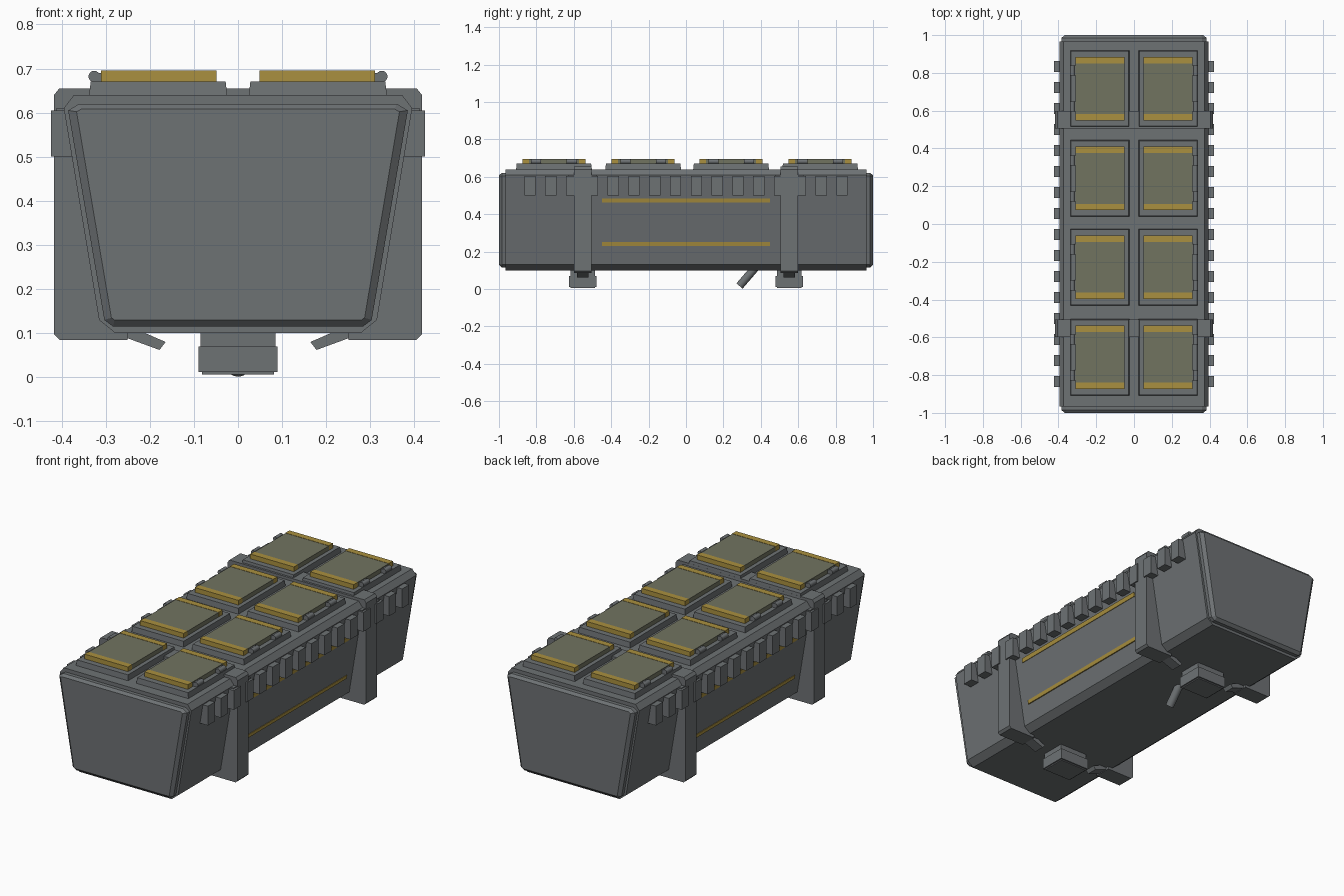
import bpy, bmesh, math
from mathutils import Vector

cube = bpy.data.objects.get("Cube")
if cube:
    bpy.data.objects.remove(cube)


def material(name, rgb):
    m = bpy.data.materials.new(name)
    m.use_nodes = True
    m.diffuse_color = (*rgb, 1)
    m.node_tree.nodes["Principled BSDF"].inputs["Base Color"].default_value = (*rgb, 1)
    return m


GREY = material("steel grey", (0.155, 0.168, 0.175))
GOLD = material("dull gold", (0.40, 0.28, 0.05))
OLIVE = material("olive grey", (0.165, 0.172, 0.118))


def loft(name, rings, mat):
    """Join closed rings of equal length and cap both ends."""
    bm = bmesh.new()
    loops = [[bm.verts.new(p) for p in r] for r in rings]
    for a, b in zip(loops, loops[1:]):
        for i in range(len(a)):
            j = (i + 1) % len(a)
            bm.faces.new((a[i], a[j], b[j], b[i]))
    bm.faces.new(loops[0])
    bm.faces.new(loops[-1])
    bmesh.ops.recalc_face_normals(bm, faces=bm.faces)
    me = bpy.data.meshes.new(name)
    bm.to_mesh(me)
    bm.free()
    me.materials.append(mat)
    ob = bpy.data.objects.new(name, me)
    bpy.context.collection.objects.link(ob)
    return ob


def extrude(name, profile, y0, y1, mat):
    """Extrude an x/z profile along y."""
    return loft(name, [[(x, y, z) for x, z in profile] for y in (y0, y1)], mat)


def box(name, x0, x1, y0, y1, z0, z1, mat, taper=0.0):
    def ring(z, t):
        return [(x0 + t, y0 + t, z), (x1 - t, y0 + t, z), (x1 - t, y1 - t, z), (x0 + t, y1 - t, z)]
    return loft(name, [ring(z0, 0), ring(z1, taper)], mat)


def rod(name, a, b, r, sides, mat):
    a, b = Vector(a), Vector(b)
    d = (b - a).normalized()
    u = d.orthogonal().normalized()
    v = d.cross(u)
    ang = [2 * math.pi * i / sides for i in range(sides)]
    ob = loft(name, [[p + r * (u * math.cos(t) + v * math.sin(t)) for t in ang] for p in (a, b)], mat)
    for f in ob.data.polygons:
        f.use_smooth = len(f.vertices) == 4
    return ob


def mirrored(points):
    return points + [(-x, z) for x, z in reversed(points)]


def wall(z):
    """Half width of the sloping side wall at a height."""
    return 0.315 + (z - 0.13) / 6


# Tapered hull with a chamfered lid
hull = mirrored([(0.372, 0.64), (0.395, 0.61), (0.315, 0.13), (0.278, 0.10)])
extrude("hull", hull, -0.965, 0.965, GREY)

# Raised end caps with chamfered rims
rim = mirrored([(0.36, 0.62), (0.385, 0.605), (0.303, 0.13), (0.283, 0.115)])
face = mirrored([(0.355, 0.608), (0.366, 0.602), (0.287, 0.135), (0.28, 0.13)])
for s, label in ((-1, "front"), (1, "back")):
    rings = [(0.95, rim), (0.985, rim), (1.0, face)]
    loft(label + "_end_cap", [[(x, s * y, z) for x, z in pts] for y, pts in rings], GREY)

# Hatches on the lid: frame, pad, gold end bars and outer hinges
for s, side in ((1, "left"), (-1, "right")):
    for n, yc in enumerate((-0.706, -0.229, 0.241, 0.717)):
        tag = f"{side}_hatch_{n + 1}_"
        xa, xb = sorted((s * 0.024, s * 0.338))
        box(tag + "frame", xa, xb, yc - 0.203, yc + 0.203, 0.635, 0.67, GREY, 0.004)
        xa, xb = sorted((s * 0.05, s * 0.31))
        box(tag + "pad", xa, xb, yc - 0.166, yc + 0.166, 0.668, 0.694, OLIVE)
        for e in (-1, 1):
            ya, yb = sorted((yc + e * 0.134, yc + e * 0.168))
            box(tag + "gold_bar", xa - 0.001, xb + 0.001, ya, yb, 0.668, 0.6955, GOLD)
            yh = yc + e * 0.095
            rod(tag + "hinge", (s * 0.326, yh - 0.027, 0.682),
                (s * 0.326, yh + 0.027, 0.682), 0.013, 12, GREY)
            xh, xi = sorted((s * 0.305, s * 0.326))
            box(tag + "hinge_leaf", xh, xi, yh - 0.027, yh + 0.027, 0.668, 0.69, GREY)

# Row of teeth and striped panel along each side
for s, side in ((1, "left"), (-1, "right")):
    for i in range(16):
        yc = -0.834 + 0.1112 * i
        tooth = [(s * 0.37, 0.605), (s * 0.424, 0.605), (s * 0.424, 0.5), (s * 0.36, 0.5)]
        extrude(f"{side}_tooth_{i + 1}", tooth, yc - 0.03, yc + 0.03, GREY)

    def strip(name, z0, z1, proud, mat):
        pts = [(wall(z) + d, z) for z, d in ((z0, -0.01), (z0, proud), (z1, proud), (z1, -0.01))]
        extrude(name, [(s * x, z) for x, z in pts], -0.45, 0.45, mat)

    strip(side + "_panel", 0.232, 0.483, 0.003, GREY)
    strip(side + "_upper_stripe", 0.462, 0.485, 0.006, GOLD)
    strip(side + "_lower_stripe", 0.23, 0.25, 0.006, GOLD)

# Two clamps around the hull with feet and bent tongues below
for yc, label in ((-0.552, "front"), (0.552, "back")):
    ya, yb = yc - 0.047, yc + 0.047
    extrude(label + "_clamp_strap", mirrored([(0.405, 0.655), (0.417, 0.64), (0.417, 0.6), (0.36, 0.6)]),
            ya, yb, GREY)
    for s, side in ((1, "left"), (-1, "right")):
        tag = f"{label}_{side}_clamp_"
        leg = [(0.417, 0.62), (0.417, 0.097), (0.405, 0.085), (0.25, 0.085), (0.25, 0.105),
               (0.30, 0.13), (0.375, 0.61)]
        extrude(tag + "leg", [(s * x, z) for x, z in leg], ya, yb, GREY)
        collar = [(0.412, 0.61), (0.412, 0.505), (0.36, 0.505), (0.37, 0.61)]
        extrude(tag + "collar", [(s * x, z) for x, z in collar], yc - 0.075, yc + 0.075, GREY)
        tongue = [(0.27, 0.105), (0.165, 0.105), (0.165, 0.078), (0.178, 0.062), (0.26, 0.095)]
        if s:
            tongue = [(0.26, 0.104), (0.21, 0.1), (0.164, 0.08), (0.178, 0.062), (0.26, 0.092)]
        extrude(tag + "tongue", [(s * x, z) for x, z in tongue], yc - 0.03, yc + 0.03, GREY)
    box(label + "_foot_neck", -0.085, 0.085, yc - 0.066, yc + 0.066, 0.065, 0.105, GREY)
    box(label + "_foot", -0.09, 0.09, yc - 0.074, yc + 0.074, 0.012, 0.07, GREY)
    box(label + "_foot_sole", -0.082, 0.082, yc - 0.066, yc + 0.066, 0.006, 0.013, GREY)

# Slanted peg under the hull
rod("underside_peg", (0, 0.38, 0.125), (0, 0.286, 0.016), 0.022, 16, GREY)
